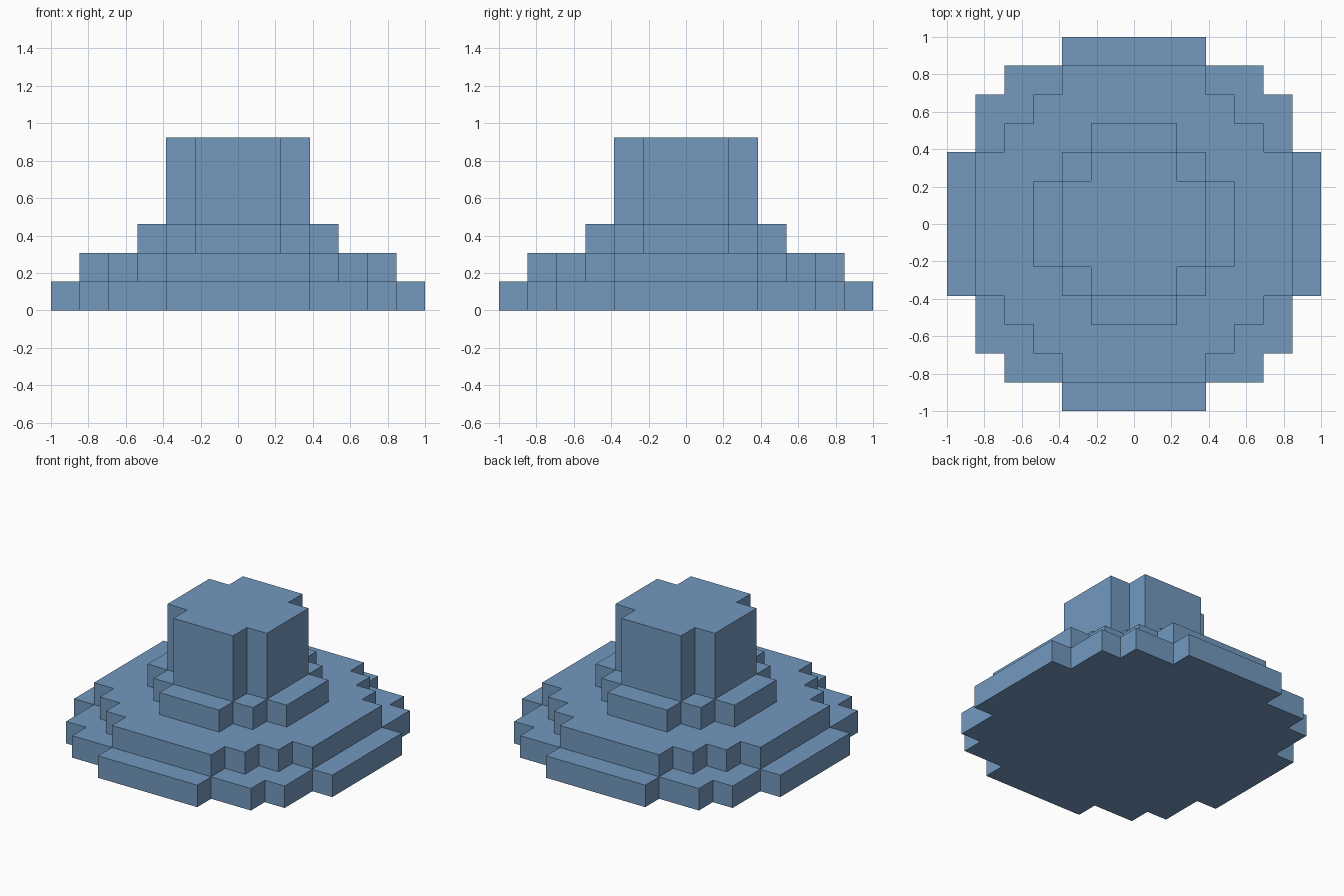
import bpy
import bmesh
from mathutils import Vector

cube = bpy.data.objects.get("Cube")
if cube:
    bpy.data.objects.remove(cube, do_unlink=True)

UNIT = 2 / 13  # size of one block

blue = bpy.data.materials.new("steel blue")
blue.use_nodes = True
colour = (0.171, 0.319, 0.522, 1)
blue.diffuse_color = colour
blue.node_tree.nodes["Principled BSDF"].inputs["Base Color"].default_value = colour


def stepped_outline(steps):
    """Full outline from the outer corners of one quarter, in blocks."""
    quarter = []
    for i, (x, y) in enumerate(steps):
        quarter.append((x, y))
        if i + 1 < len(steps):
            quarter.append((steps[i + 1][0], y))  # inner corner
    points = []
    for _ in range(4):
        points += quarter
        quarter = [(-y, x) for x, y in quarter]  # next quarter turn
    return points


def tier(name, steps, bottom, top):
    """Solid slab with a stepped round outline."""
    bm = bmesh.new()
    verts = [bm.verts.new((x * UNIT, y * UNIT, bottom * UNIT))
             for x, y in stepped_outline(steps)]
    base = bm.faces.new(verts)
    result = bmesh.ops.extrude_face_region(bm, geom=[base], use_keep_orig=True)
    raised = [g for g in result["geom"] if isinstance(g, bmesh.types.BMVert)]
    bmesh.ops.translate(bm, verts=raised, vec=Vector((0, 0, (top - bottom) * UNIT)))
    bmesh.ops.recalc_face_normals(bm, faces=bm.faces[:])
    mesh = bpy.data.meshes.new(name)
    bm.to_mesh(mesh)
    bm.free()
    mesh.materials.append(blue)
    obj = bpy.data.objects.new(name, mesh)
    bpy.context.collection.objects.link(obj)


# Three shrinking tiers with a tall tower on top
tier("base_tier", [(6.5, 2.5), (5.5, 4.5), (4.5, 5.5), (2.5, 6.5)], 0, 1)
tier("middle_tier", [(5.5, 2.5), (4.5, 3.5), (3.5, 4.5), (2.5, 5.5)], 1, 2)
tier("upper_tier", [(3.5, 1.5), (2.5, 2.5), (1.5, 3.5)], 2, 3)
tier("tower", [(2.5, 1.5), (1.5, 2.5)], 3, 6)
